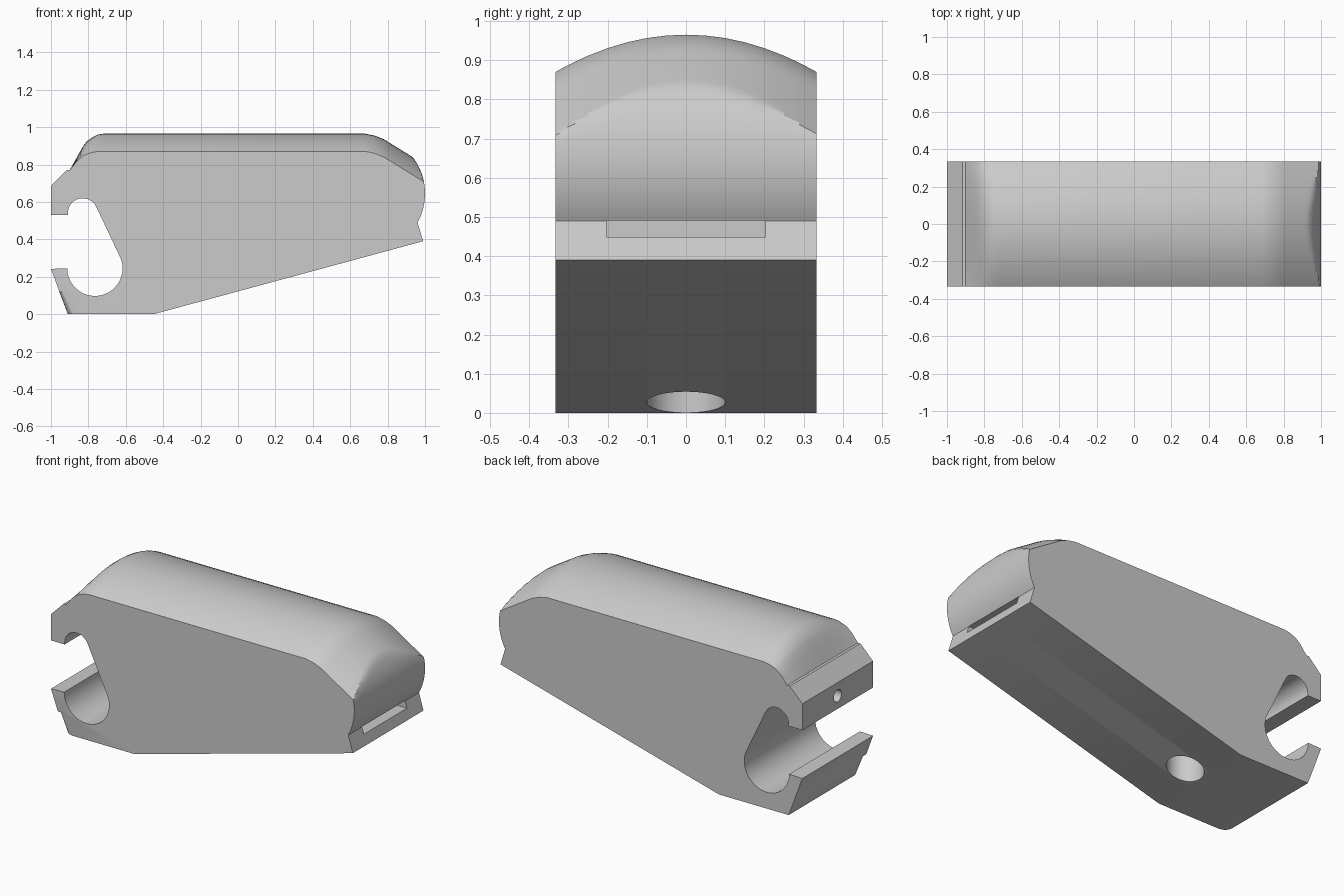
import bpy, bmesh
from math import sin, cos, radians, sqrt, pi

old = bpy.data.objects.get("Cube")
if old:
    bpy.data.objects.remove(old)

HALF, CROWN, TOP = 0.333, 0.095, 0.965

grey = bpy.data.materials.new("plain grey")
grey.use_nodes = True
grey.diffuse_color = (0.6, 0.6, 0.6, 1)
grey.node_tree.nodes["Principled BSDF"].inputs["Base Color"].default_value = (0.6, 0.6, 0.6, 1)


def arc(cx, cz, r, a0, a1, n):
    angles = [radians(a0 + (a1 - a0) * i / n) for i in range(n + 1)]
    return [(cx + r * cos(a), cz + r * sin(a)) for a in angles]


def lookup(points, x):
    """Height of a polyline at x, points sorted by x."""
    for (x0, z0), (x1, z1) in zip(points, points[1:]):
        if x <= x1:
            return z0 + (z1 - z0) * (x - x0) / (x1 - x0)
    return points[-1][1]


# Height of the side walls' upper edge along the length
wall_edge = [(-0.9, 0.77), (-0.86, 0.82), (-0.83, 0.845), (-0.80, 0.86), (-0.76, 0.87),
             (0.68, 0.87), (0.73, 0.86), (0.78, 0.84), (0.99, 0.71), (1.01, 0.70)]

nose = arc(0.68, 0.645, 0.32, -29, 90, 26)
tail = [(-0.72, TOP), (-0.75, 0.96), (-0.78, 0.945), (-0.81, 0.922),
        (-0.83, 0.895), (-0.86, 0.842), (-0.9, 0.77)]
jaw = arc(-0.83, 0.54, 0.08, 180, 20, 10) + arc(-0.765, 0.245, 0.148, 20, -180, 20)


def section(y):
    """Side outline of the body at a given y."""
    t = (y / HALF) ** 2
    pts = [(-0.45, 0), (0.99, 0.39)]
    for x, z in nose:                       # rounded nose trimmed by the crown
        if z > 0.71:
            z = min(z, lookup(wall_edge, x) + CROWN * (1 - t))
        pts.append((x, z))
    for x, z in tail:                       # crown blending down at the tail
        pts.append((x, z + (lookup(wall_edge, x) - z) * t))
    pts += [(-0.917, 0.77), (-1, 0.687), (-1, 0.53), (-0.91, 0.53)]
    pts += jaw
    # lower lip, rounded off at one corner
    d = max(0, 0.05 - (y + HALF))
    cut = 0.05 - sqrt(0.05 ** 2 - min(d, 0.05) ** 2)
    pts += [(-1, 0.242), (-0.955, 0.12), (-0.955 + cut * 0.6, 0.118), (-0.91 + cut, 0)]
    return pts


def finish(bm, name):
    bmesh.ops.recalc_face_normals(bm, faces=bm.faces)
    mesh = bpy.data.meshes.new(name)
    bm.to_mesh(mesh)
    bm.free()
    mesh.materials.append(grey)
    ob = bpy.data.objects.new(name, mesh)
    bpy.context.collection.objects.link(ob)
    return ob


# Main body lofted across its width
ys = [-HALF, -0.325, -0.315, -0.30, -0.283] + [-0.25 + i * 0.05 for i in range(11)] + [0.29, HALF]
bm = bmesh.new()
rings = [[bm.verts.new((x, y, z)) for x, z in section(y)] for y in ys]
count = len(rings[0])
for a, b in zip(rings, rings[1:]):
    for i in range(count):
        j = (i + 1) % count
        bm.faces.new((a[i], a[j], b[j], b[i]))
bm.faces.new(rings[0])
bm.faces.new(rings[-1])
bmesh.ops.remove_doubles(bm, verts=bm.verts, dist=0.0005)
body = finish(bm, "body")


def cut_away(cutter):
    cutter.hide_render = True
    cutter.hide_set(True)
    mod = body.modifiers.new(cutter.name, 'BOOLEAN')
    mod.operation = 'DIFFERENCE'
    mod.solver = 'EXACT'
    mod.object = cutter
    bpy.context.view_layer.objects.active = body
    bpy.ops.object.modifier_apply(modifier=mod.name)
    bpy.data.objects.remove(cutter)


def cylinder(name, loc, r, depth, rot=(0, 0, 0)):
    bpy.ops.mesh.primitive_cylinder_add(vertices=32, radius=r, depth=depth, location=loc, rotation=rot)
    ob = bpy.context.object
    ob.name = name
    ob.data.materials.append(grey)
    return ob


# Round socket in the underside
cut_away(cylinder("underside_socket_cutter", (-0.35, 0, 0.1), 0.1, 0.4))

# Small screw hole through the upper jaw
cut_away(cylinder("jaw_hole_cutter", (-0.94, 0, 0.608), 0.036, 0.18, (0, pi / 2, 0)))

# Wide slot in the nose
bpy.ops.mesh.primitive_cube_add(size=1, location=(0.9, 0, 0.47))
slot = bpy.context.object
slot.name = "nose_slot_cutter"
slot.scale = (0.24, 0.405, 0.042)
slot.data.materials.append(grey)
cut_away(slot)

# Smooth shading with sharp edges kept
bpy.ops.object.select_all(action='DESELECT')
body.select_set(True)
bpy.context.view_layer.objects.active = body
bpy.ops.object.shade_smooth_by_angle(angle=radians(25))
